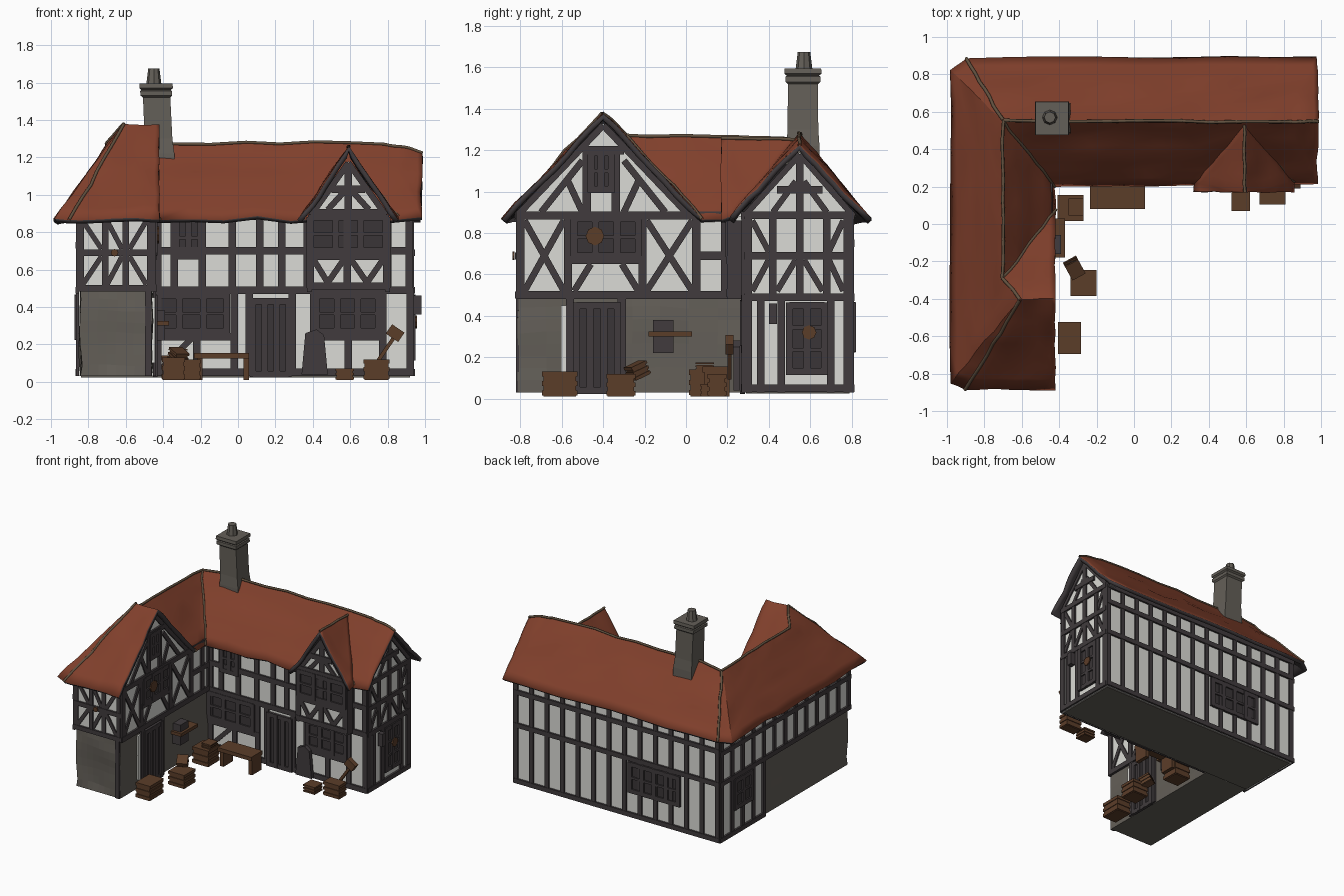
import bpy, bmesh, math
from mathutils import Vector, Matrix, noise


def material(name, rgb):
    m = bpy.data.materials.new(name)
    m.diffuse_color = (*rgb, 1)
    return m


PLASTER = material("plaster", (0.71, 0.71, 0.67))
TIMBER = material("dark_timber", (0.052, 0.044, 0.047))
GLASS = material("dark_window", (0.042, 0.036, 0.038))
TILE = material("roof_tile", (0.22, 0.051, 0.025))
STONE = material("stone", (0.127, 0.115, 0.098))
WOOD = material("brown_wood", (0.105, 0.047, 0.022))
RIDGE = material("ridge_tile", (0.12, 0.082, 0.05))


def finish(name, bm, *mats):
    me = bpy.data.meshes.new(name)
    bm.to_mesh(me)
    bm.free()
    ob = bpy.data.objects.new(name, me)
    bpy.context.collection.objects.link(ob)
    for m in mats:
        me.materials.append(m)
    return ob


def add_box(bm, x0, x1, y0, y1, z0, z1, rot=None):
    c = Vector(((x0 + x1) / 2, (y0 + y1) / 2, (z0 + z1) / 2))
    mat = Matrix.Translation(c) @ (rot or Matrix()) @ Matrix.Diagonal((x1 - x0, y1 - y0, z1 - z0, 1))
    bmesh.ops.create_cube(bm, size=1, matrix=mat)


def box(name, mat, *dims):
    bm = bmesh.new()
    add_box(bm, *dims)
    return finish(name, bm, mat)


# Wall faces: (normal axis, plane position, outward sign); a = along wall, z = height
FACES = {"front": (1, 0.28, -1), "bay": (1, 0.21, -1), "wing_end": (1, -0.81, -1), "back": (1, 0.8, 1),
         "court": (0, -0.45, 1), "gable": (0, 0.93, 1), "west": (0, -0.855, -1)}


def point(face, a, z, d):
    axis, plane, s = FACES[face]
    return Vector((plane + s * d, a, z)) if axis == 0 else Vector((a, plane + s * d, z))


def prism(bm, face, pts, d0, d1):
    lo = [bm.verts.new(point(face, a, z, d0)) for a, z in pts]
    hi = [bm.verts.new(point(face, a, z, d1)) for a, z in pts]
    n = len(pts)
    fs = [bm.faces.new(lo), bm.faces.new(hi)]
    fs += [bm.faces.new((lo[i], lo[(i + 1) % n], hi[(i + 1) % n], hi[i])) for i in range(n)]
    bmesh.ops.recalc_face_normals(bm, faces=fs)


def beam(bm, face, a0, z0, a1, z1, w=0.04, d=0.012):
    t = Vector((a1 - a0, z1 - z0)).normalized() * w / 2
    p = Vector((-t.y, t.x))
    prism(bm, face, [(a0 + p.x, z0 + p.y), (a1 + p.x, z1 + p.y), (a1 - p.x, z1 - p.y), (a0 - p.x, z0 - p.y)], -0.004, d)


def frame(name, face, posts=(), rails=(), braces=(), w=0.04):
    """posts: (a, z0, z1); rails: (z, a0, a1); braces: (a0, z0, a1, z1)"""
    bm = bmesh.new()
    for a, z0, z1 in posts:
        beam(bm, face, a, z0, a, z1, w)
    for z, a0, a1 in rails:
        beam(bm, face, a0, z, a1, z, w, 0.015)
    for b in braces:
        beam(bm, face, *b, w * 0.8, 0.01)
    finish(name, bm, TIMBER)


def window(name, face, a0, a1, z0, z1, cols=3, rows=2):
    bm = bmesh.new()
    prism(bm, face, [(a0, z0), (a1, z0), (a1, z1), (a0, z1)], -0.002, 0.007)
    finish(name + "_panes", bm, GLASS)
    bm = bmesh.new()
    for i in range(cols + 1):
        a = a0 + (a1 - a0) * i / cols
        beam(bm, face, a, z0 - 0.015, a, z1 + 0.015, 0.034, 0.02)
    for j in range(rows + 1):
        z = z0 + (z1 - z0) * j / rows
        beam(bm, face, a0, z, a1, z, 0.034 if j in (0, rows) else 0.018, 0.018)
    finish(name + "_frame", bm, TIMBER)


def patch(name, face, a, z, r, mat):
    bm = bmesh.new()
    prism(bm, face, [(a + r * math.cos(t * 0.785), z + r * math.sin(t * 0.785)) for t in range(8)], 0.018, 0.027)
    finish(name, bm, mat)


# Wall masses
box("main_walls", PLASTER, -0.855, 0.93, 0.28, 0.8, 0.03, 0.9)
box("wing_upper_walls", PLASTER, -0.855, -0.45, -0.81, 0.29, 0.49, 0.9)
box("bay_upper_walls", PLASTER, 0.38, 0.8, 0.21, 0.29, 0.5, 0.88)
bm = bmesh.new()
add_box(bm, -0.843, -0.46, -0.81, 0.29, 0.03, 0.5)
bmesh.ops.subdivide_edges(bm, edges=bm.edges[:], cuts=7, use_grid_fill=True)
for v in bm.verts:
    if 0.04 < v.co.z < 0.49:
        v.co += noise.noise_vector(v.co * 5) * 0.014
finish("wing_stone_base", bm, STONE)
box("base_underside", STONE, -0.84, 0.92, 0.29, 0.79, 0.024, 0.04)
for name, face, pts in (("wing_gable_wall", "court", ((-0.82, 0.88), (-0.4, 1.33), (0.02, 0.88))),
                        ("end_gable_wall", "gable", ((0.27, 0.88), (0.55, 1.19), (0.82, 0.88))),
                        ("bay_gable_wall", "bay", ((0.38, 0.88), (0.59, 1.18), (0.8, 0.88)))):
    bm = bmesh.new()
    prism(bm, face, pts, -0.06, 0)
    finish(name, bm, PLASTER)

# Courtyard front of main range
frame("front_frame", "front",
      [(a, 0.5, 0.9) for a in (-0.43, -0.34, -0.19, -0.03, 0.115, 0.235, 0.37, 0.8, 0.915)] +
      [(a, 0.03, 0.5) for a in (-0.43, -0.02, 0.06, 0.29, 0.405, 0.775, 0.92)] +
      [(a, 0.03, 0.25) for a in (-0.22, 0.59)],
      [(0.05, -0.45, 0.05), (0.05, 0.3, 0.93), (0.49, -0.45, 0.93), (0.7, -0.45, 0.93), (0.885, -0.45, 0.93),
       (0.24, -0.45, 0.0), (0.24, 0.4, 0.78)],
      [(-0.42, 0.06, -0.25, 0.23)])
window("front_left_window", "front", -0.44, -0.06, 0.27, 0.46)
window("front_right_window", "front", 0.42, 0.75, 0.27, 0.46)
window("front_upper_window", "front", -0.33, -0.2, 0.67, 0.87, 2)
window("front_door", "front", 0.08, 0.27, 0.04, 0.43, 3, 1)
bm = bmesh.new()
prism(bm, "front", [(0.34, 0.04), (0.48, 0.04), (0.46, 0.25), (0.42, 0.28), (0.36, 0.26)], 0.02, 0.05)
finish("leaning_board", bm, TIMBER)

# Jettied bay
frame("bay_frame", "bay", [(a, 0.5, 0.88) for a in (0.385, 0.585, 0.795)] + [(0.59, 0.9, 1.17)],
      [(0.51, 0.37, 0.81), (0.67, 0.37, 0.81), (0.905, 0.4, 0.78), (1.03, 0.5, 0.68)],
      [(0.4, 0.66, 0.48, 0.53), (0.48, 0.53, 0.57, 0.66), (0.6, 0.66, 0.69, 0.53), (0.69, 0.53, 0.78, 0.66),
       (0.39, 0.89, 0.59, 1.17), (0.79, 0.89, 0.59, 1.17), (0.48, 0.92, 0.58, 1.03), (0.7, 0.92, 0.6, 1.03)])
window("bay_window", "bay", 0.39, 0.79, 0.7, 0.88)
for x in (0.38, 0.8):
    box("bay_side_post", TIMBER, x - 0.012, x + 0.012, 0.2, 0.29, 0.48, 0.86)

# Wing side facing the courtyard
frame("court_frame", "court",
      [(a, 0.49, 0.88) for a in (-0.8, -0.57, -0.21, 0.05, 0.19, 0.27)] + [(a, 0.9, 1.2) for a in (-0.48, -0.34)] +
      [(a, 0.03, 0.49) for a in (-0.56, -0.31)],
      [(0.5, -0.82, 0.28), (0.67, -0.57, -0.21), (0.69, 0.05, 0.28), (0.885, -0.82, 0.28), (1.2, -0.5, -0.3)],
      [(-0.78, 0.86, -0.59, 0.52), (-0.78, 0.52, -0.59, 0.86), (-0.19, 0.86, 0.03, 0.52), (-0.19, 0.52, 0.03, 0.86),
       (-0.54, 0.52, -0.46, 0.65), (-0.23, 0.52, -0.31, 0.65), (-0.7, 0.9, -0.5, 1.15), (-0.1, 0.9, -0.3, 1.15),
       (-0.5, 0.9, -0.57, 1.05), (-0.3, 0.9, -0.23, 1.05),
       (-0.81, 0.89, -0.4, 1.32), (0.01, 0.89, -0.4, 1.32)])
window("wing_window", "court", -0.54, -0.23, 0.69, 0.87)
window("wing_attic_window", "court", -0.46, -0.36, 1.01, 1.19, 2)
window("wing_door", "court", -0.53, -0.33, 0.04, 0.45, 3, 1)
box("door_side_panel", PLASTER, -0.46, -0.444, -0.605, -0.575, 0.1, 0.45)
patch("hanging_basket", "court", -0.44, 0.785, 0.045, WOOD)

# Wing end
frame("wing_end_frame", "wing_end", [(a, 0.5, 0.89) for a in (-0.84, -0.71, -0.6, -0.47)] + [(-0.48, 0.03, 0.5)],
      [(0.5, -0.86, -0.44), (0.69, -0.86, -0.45), (0.885, -0.86, -0.45)],
      [(-0.83, 0.86, -0.73, 0.71), (-0.58, 0.71, -0.49, 0.86), (-0.7, 0.52, -0.62, 0.67), (-0.83, 0.52, -0.73, 0.67),
       (-0.58, 0.67, -0.49, 0.52), (-0.7, 0.86, -0.62, 0.71)], 0.034)
patch("wing_end_boss", "wing_end", -0.66, 0.69, 0.02, WOOD)

# East end of main range
frame("end_frame", "gable", [(a, 0.03, 0.9) for a in (0.3, 0.78)] + [(a, 0.03, 0.49) for a in (0.36, 0.46, 0.7)] +
      [(a, 0.5, 0.9) for a in (0.42, 0.55, 0.68)] + [(0.55, 0.9, 1.18)],
      [(0.05, 0.28, 0.8), (0.49, 0.28, 0.8), (0.69, 0.28, 0.8), (0.885, 0.28, 0.8), (1.01, 0.44, 0.66)],
      [(0.44, 0.52, 0.53, 0.67), (0.66, 0.52, 0.57, 0.67), (0.32, 0.86, 0.4, 0.71), (0.76, 0.86, 0.69, 0.71),
       (0.32, 0.52, 0.4, 0.67), (0.76, 0.52, 0.69, 0.67),
       (0.42, 0.9, 0.53, 1.05), (0.68, 0.9, 0.57, 1.05), (0.28, 0.88, 0.55, 1.18), (0.81, 0.88, 0.55, 1.18)], 0.036)
window("end_window", "gable", 0.5, 0.67, 0.13, 0.45, 2, 3)
patch("end_basket", "gable", 0.595, 0.32, 0.035, WOOD)
box("end_lantern", TIMBER, 0.94, 0.98, 0.4, 0.44, 0.36, 0.46)

# Back and west sides, close studding
frame("back_frame", "back", [(-0.84 + 0.1355 * i, 0.03, 0.9) for i in range(14)],
      [(0.05, -0.86, 0.94), (0.49, -0.86, 0.94), (0.75, -0.86, 0.94), (0.885, -0.86, 0.94)], (), 0.036)
window("back_window", "back", -0.5, -0.08, 0.24, 0.45, 4)
frame("west_frame", "west", [(0.785 - 0.132 * i, 0.03 if i < 5 else 0.5, 0.9) for i in range(13)] + [(-0.8, 0.5, 0.9)],
      [(0.05, 0.26, 0.81), (0.49, -0.82, 0.81), (0.73, -0.82, 0.81), (0.885, -0.82, 0.81)], (), 0.036)
window("west_window", "west", 0.42, 0.62, 0.24, 0.45, 2)


# Roofs, with gentle sagging
def sag(p):
    p = Vector(p)
    return p + Vector((0, 0, noise.noise(p * 4.5) * 0.022)) + noise.noise_vector(p * 9) * 0.009


def roof(name, verts, faces):
    bm = bmesh.new()
    vs = [bm.verts.new(v) for v in verts]
    for f in faces:
        face = bm.faces.new([vs[i] for i in f])
        face.normal_update()
        if face.normal.z < 0:
            face.normal_flip()
    bmesh.ops.triangulate(bm, faces=bm.faces[:])
    bmesh.ops.subdivide_edges(bm, edges=bm.edges[:], cuts=7, use_grid_fill=True)
    for v in bm.verts:
        v.co = sag(v.co)
    ob = finish(name, bm, TILE, TIMBER)
    mod = ob.modifiers.new("thickness", "SOLIDIFY")
    mod.thickness, mod.offset = 0.026, -1
    mod.material_offset = mod.material_offset_rim = 1
    bpy.context.view_layer.objects.active = ob
    ob.select_set(True)
    bpy.ops.object.shade_smooth_by_angle(angle=math.radians(25))
    ob.select_set(False)


R = [(-0.98, 0.82, 0.87), (0.98, 0.895, 0.87), (0.98, 0.21, 0.87), (-0.42, 0.2, 0.87), (-0.7, 0.55, 1.27),
     (0.985, 0.55, 1.225), (-0.7, -0.295, 1.27), (-0.42, 0.08, 0.87), (-0.985, -0.85, 0.87), (-0.42, -0.89, 0.87),
     (-0.61, -0.4, 1.38), (-0.42, -0.4, 1.38), (-0.9, 0.89, 0.87), (0.78, 0.55, 1.28), (-0.9, -0.885, 0.87)]
roof("main_roof", R, [(12, 1, 5, 13, 4), (0, 12, 4), (3, 2, 5, 13, 4), (0, 4, 6, 10, 8), (6, 4, 3, 7),
                      (8, 14, 10), (14, 9, 11, 10), (10, 11, 7, 6)])
B = [(0.59, 0.17, 1.245), (0.59, 0.54, 1.245), (0.32, 0.23, 0.885), (0.32, 0.17, 0.87), (0.86, 0.23, 0.885),
     (0.86, 0.17, 0.87)]
roof("bay_roof", B, [(0, 1, 2, 3), (0, 1, 4, 5)])

# Ridge and valley strips following the sagging roof
for a, b in ((R[4], R[13]), (R[13], R[5]), (R[12], R[4]), (R[4], R[6]), (R[4], R[3]), (R[6], R[7]), (R[14], R[10]),
             (R[6], R[10]), (B[0], B[1]), (B[1], B[2]), (B[1], B[4])):
    cu = bpy.data.curves.new("ridge_strip", "CURVE")
    cu.dimensions, cu.bevel_depth, cu.bevel_resolution = "3D", 0.009, 1
    sp = cu.splines.new("POLY")
    sp.points.add(8)
    for i in range(9):
        sp.points[i].co = (*sag(Vector(a).lerp(Vector(b), i / 8)), 1)
    cu.materials.append(RIDGE)
    bpy.context.collection.objects.link(bpy.data.objects.new("ridge_strip", cu))

# Chimney: stacked square sections (z, half width, x centre)
bm = bmesh.new()
rings = []
for z, h, x in ((1.1, 0.082, -0.42), (1.22, 0.08, -0.42), (1.3, 0.074, -0.425), (1.52, 0.073, -0.435),
                (1.53, 0.085, -0.437), (1.555, 0.085, -0.438), (1.56, 0.078, -0.438), (1.57, 0.09, -0.438),
                (1.595, 0.088, -0.438)):
    rings.append([bm.verts.new((x + sx * h, 0.565 + sy * h, z)) for sx, sy in ((-1, -1), (1, -1), (1, 1), (-1, 1))])
for lo, hi in zip(rings, rings[1:]):
    for i in range(4):
        bm.faces.new((lo[i], lo[(i + 1) % 4], hi[(i + 1) % 4], hi[i]))
bm.faces.new(rings[-1])
finish("chimney", bm, STONE)
bm = bmesh.new()
bmesh.ops.create_cone(bm, cap_ends=True, segments=8, radius1=0.04, radius2=0.03, depth=0.08,
                      matrix=Matrix.Translation((-0.45, 0.57, 1.635)))
finish("chimney_pot", bm, STONE)


# Yard furniture
def crate(name, x, y, w, l, h, z=0.01, rot=None):
    bm = bmesh.new()
    x0, x1, y0, y1 = x - w / 2, x + w / 2, y - l / 2, y + l / 2
    add_box(bm, x0 + 0.006, x1 - 0.006, y0 + 0.006, y1 - 0.006, z, z + h - 0.012)
    for k in (0.05, 0.42, 0.8):
        add_box(bm, x0, x1, y0, y1, z + h * k, z + h * (k + 0.2))
    if rot:
        bmesh.ops.rotate(bm, verts=bm.verts, cent=(x, y, z + h / 2), matrix=rot)
    finish(name, bm, WOOD)


crate("crate", -0.34, 0.085, 0.14, 0.14, 0.13)
crate("crate_small", -0.31, 0.09, 0.08, 0.09, 0.04, 0.135)
crate("crate", -0.27, -0.315, 0.14, 0.14, 0.11)
crate("bucket", -0.32, -0.235, 0.08, 0.09, 0.07, 0.1, Matrix.Rotation(0.5, 3, "Z") @ Matrix.Rotation(0.4, 3, "X"))
crate("crate", -0.345, -0.61, 0.125, 0.17, 0.12)
crate("stool", 0.57, 0.12, 0.1, 0.1, 0.06)
crate("crate", 0.74, 0.15, 0.14, 0.09, 0.11)
box("bench_top", WOOD, -0.235, 0.06, 0.08, 0.22, 0.125, 0.155)
for x in (-0.22, 0.03):
    box("bench_leg", WOOD, x, x + 0.03, 0.09, 0.21, 0.01, 0.13)
rot = Matrix.Rotation(0.6, 4, "Y")
box("tool_handle", WOOD, 0.785, 0.805, 0.2, 0.22, 0.08, 0.28, rot)
box("tool_head", WOOD, 0.8, 0.88, 0.19, 0.23, 0.23, 0.29, rot)
box("wall_shelf", WOOD, -0.46, -0.37, -0.18, 0.03, 0.3, 0.325)
box("wall_shelf_bracket", TIMBER, -0.46, -0.39, -0.16, -0.06, 0.22, 0.38)
